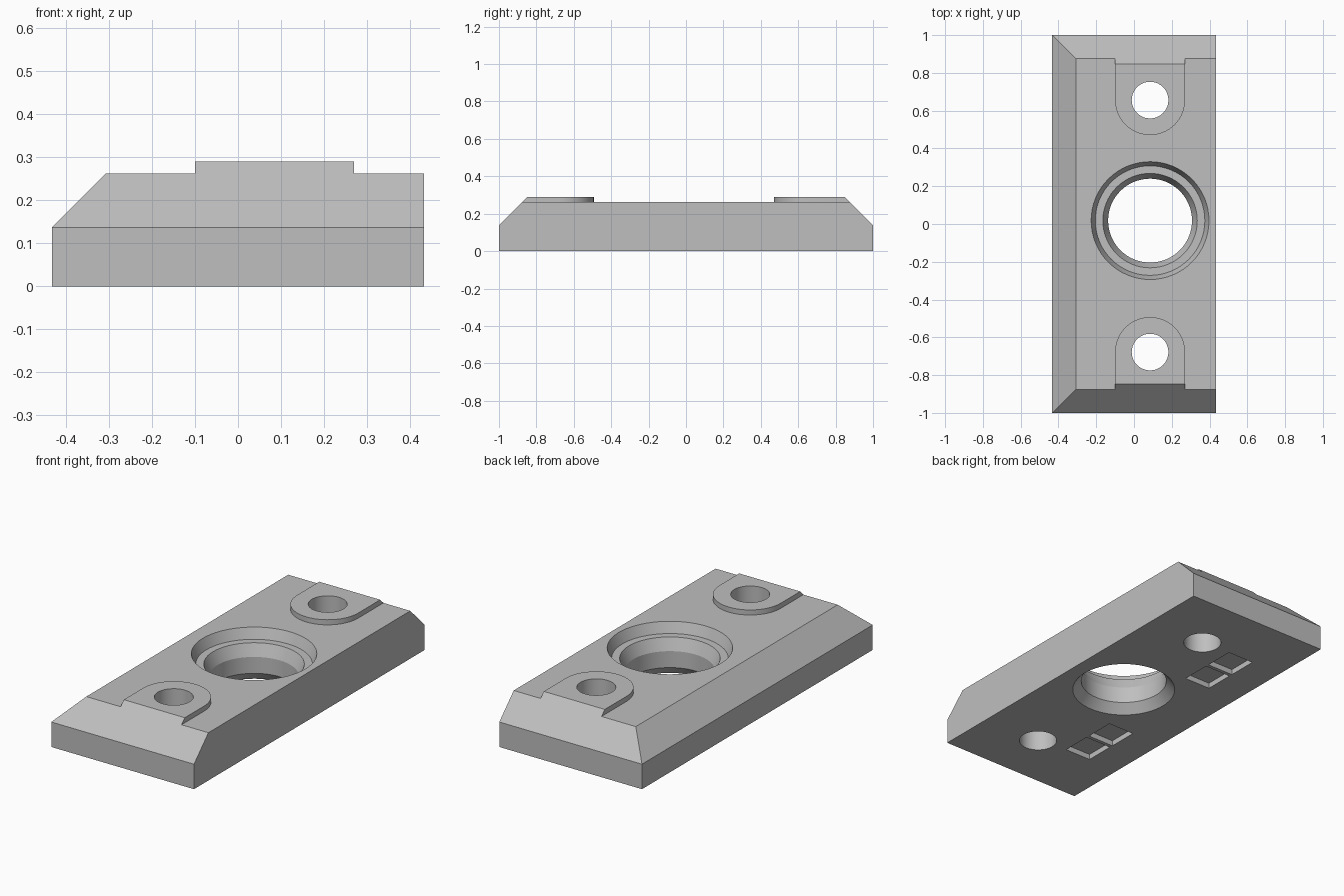
import bpy, bmesh
from math import cos, sin, pi

if "Cube" in bpy.data.objects:
    bpy.data.objects.remove(bpy.data.objects["Cube"])

W, L = 0.433, 1.0             # half width and half length
SIDE, TOP, PAD = 0.137, 0.262, 0.29   # heights: chamfer start, top face, pad face
BEVEL = TOP - SIDE
CX, SEG = 0.085, 64           # x of the hole row, segments per circle

grey = bpy.data.materials.new("neutral grey")
grey.use_nodes = True
colour = (0.52, 0.52, 0.52, 1)
grey.diffuse_color = colour
grey.node_tree.nodes["Principled BSDF"].inputs["Base Color"].default_value = colour


def loft(name, rings):
    """Closed solid through equal-length rings of points."""
    bm = bmesh.new()
    loops = [[bm.verts.new(p) for p in ring] for ring in rings]
    n = len(loops[0])
    for a, b in zip(loops, loops[1:]):
        for i in range(n):
            j = (i + 1) % n
            bm.faces.new((a[i], a[j], b[j], b[i]))
    bm.faces.new(loops[0][::-1])
    bm.faces.new(loops[-1])
    bmesh.ops.recalc_face_normals(bm, faces=bm.faces)
    mesh = bpy.data.meshes.new(name)
    bm.to_mesh(mesh)
    bm.free()
    mesh.materials.append(grey)
    obj = bpy.data.objects.new(name, mesh)
    bpy.context.collection.objects.link(obj)
    return obj


def rect(x0, x1, y0, y1, z):
    return [(x0, y0, z), (x1, y0, z), (x1, y1, z), (x0, y1, z)]


def box(name, x0, x1, y0, y1, z0, z1):
    return loft(name, [rect(x0, x1, y0, y1, z) for z in (z0, z1)])


def lathe(name, x, y, profile):
    return loft(name, [[(x + r * cos(2 * pi * i / SEG), y + r * sin(2 * pi * i / SEG), z)
                        for i in range(SEG)] for r, z in profile])


def combine(target, tool, operation):
    mod = target.modifiers.new(tool.name, "BOOLEAN")
    mod.operation, mod.solver, mod.object = operation, "EXACT", tool
    tool.hide_render = True
    bpy.context.view_layer.objects.active = target
    bpy.ops.object.modifier_apply(modifier=mod.name)
    bpy.data.objects.remove(tool)


# Block, bevelled on both ends and on the right side
body = loft("mounting_plate", [
    rect(-W, W, -L, L, 0),
    rect(-W, W, -L, L, SIDE),
    rect(-W + BEVEL, W, -L + BEVEL, L - BEVEL, TOP)])


def pad_ring(side, y, r, z):
    """Arch outline whose straight end follows the end bevel."""
    end = side * (L - (z - SIDE))
    arc = [(CX + r * cos(pi * i / 32), y - side * r * sin(pi * i / 32), z)
           for i in range(33)]
    return arc + [(CX - r, end, z), (CX + r, end, z)]


# Raised pads with screw holes, and paired pockets underneath
for side, pad_y, pocket_y in ((1, 0.656, 0.49), (-1, -0.678, -0.48)):
    pad = loft("pad", [pad_ring(side, pad_y, 0.185, z) for z in (TOP, PAD)])
    combine(body, pad, "UNION")
    hole = lathe("screw_hole", CX, pad_y, [(0.097, -0.1), (0.097, 0.5)])
    combine(body, hole, "DIFFERENCE")
    for k in (-1, 1):
        ya, yb = sorted((pocket_y + k * 0.01, pocket_y + k * 0.176))
        combine(body, box("pocket", -0.247, -0.088, ya, yb, -0.1, 0.03), "DIFFERENCE")

# Stepped central bore with a flared lower mouth
bore = lathe("bore", CX, 0.018, [
    (0.266, -0.1), (0.266, 0), (0.222, 0.05), (0.222, 0.14),
    (0.25, 0.205), (0.29, 0.205), (0.312, TOP), (0.312, 0.5)])
combine(body, bore, "DIFFERENCE")

bpy.ops.object.select_all(action="DESELECT")
body.select_set(True)
bpy.context.view_layer.objects.active = body
bpy.ops.object.shade_smooth_by_angle(angle=0.3)
